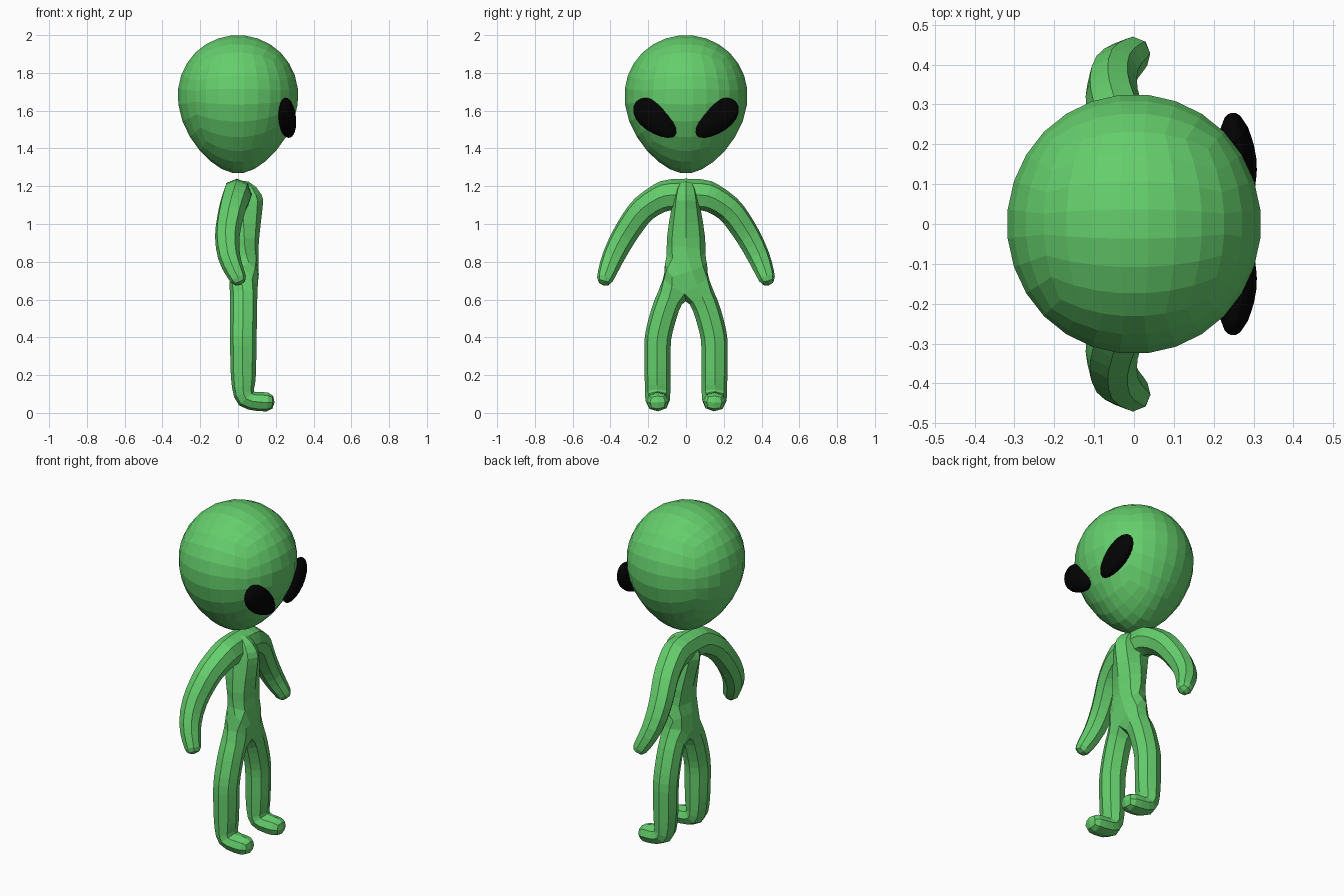
import bpy, bmesh, math
from mathutils import Matrix, Vector

if "Cube" in bpy.data.objects:
    bpy.data.objects.remove(bpy.data.objects["Cube"])


def material(name, color):
    m = bpy.data.materials.new(name)
    m.diffuse_color = color
    m.use_nodes = True
    m.node_tree.nodes["Principled BSDF"].inputs["Base Color"].default_value = m.diffuse_color
    return m


green = material("green_skin", (0.13, 0.62, 0.15, 1))
black = material("black_eye", (0.001, 0.001, 0.001, 1))


def make_object(name, mesh, mat):
    mesh.materials.append(mat)
    ob = bpy.data.objects.new(name, mesh)
    bpy.context.collection.objects.link(ob)
    return ob


def from_bmesh(name, bm, mat):
    mesh = bpy.data.meshes.new(name)
    bm.to_mesh(mesh)
    bm.free()
    return make_object(name, mesh, mat)


def skinned(name, points, edges, root):
    """Low-poly limbs around a skeleton of (x, y, z, radius x, radius y)."""
    mesh = bpy.data.meshes.new(name)
    mesh.from_pydata([p[:3] for p in points], edges, [])
    ob = make_object(name, mesh, green)
    skin = ob.modifiers.new("skin", 'SKIN')
    skin.branch_smoothing = 0.3
    for i, p in enumerate(points):
        sv = mesh.skin_vertices[0].data[i]
        sv.radius = p[3:]
        sv.use_root = i == root
    sub = ob.modifiers.new("subdivision", 'SUBSURF')
    sub.levels = sub.render_levels = 1


# head: cube sphere, narrowed towards the chin
bm = bmesh.new()
bmesh.ops.create_cube(bm, size=2)
bmesh.ops.subdivide_edges(bm, edges=bm.edges[:], cuts=6, use_grid_fill=True)
for v in bm.verts:
    d = Vector([math.tan(c * math.pi / 4) for c in v.co]).normalized()
    low = max(0, -d.z)
    taper = 1 - 0.22 * low ** 2
    v.co = (d.x * 0.321 * taper, d.y * 0.328 * taper,
            1.68 + d.z * (0.322 if d.z > 0 else 0.415))
from_bmesh("head", bm, green)

# eyes: flattened, slanted almond shapes
for side, label in ((1, "left"), (-1, "right")):
    bm = bmesh.new()
    bmesh.ops.create_uvsphere(bm, u_segments=16, v_segments=10, radius=1)
    n = Vector((0.99, 0.12 * side, 0)).normalized()
    a = Vector((0, 0.76 * side, 0.65))
    a = (a - n * a.dot(n)).normalized()
    b = n.cross(a)
    rot = Matrix((b, n, a)).transposed()
    for v in bm.verts:
        x, y, z = v.co
        narrow = 1 + 0.2 * z
        v.co = rot @ Vector((x * 0.075 * narrow, y * 0.047, z * 0.138))
        v.co += Vector((0.26, 0.162 * side, 1.557))
    bmesh.ops.recalc_face_normals(bm, faces=bm.faces[:])
    from_bmesh(label + "_eye", bm, black)

# torso and legs
points = [(0.005, 0, 1.24, 0.05, 0.06), (0.02, 0, 1.13, 0.078, 0.13),
          (0.035, 0, 1.0, 0.08, 0.12), (0.035, 0, 0.86, 0.085, 0.11),
          (0.035, 0, 0.73, 0.085, 0.11)]
edges = [(0, 1), (1, 2), (2, 3), (3, 4)]
leg = [(0.03, 0.105, 0.57, 0.078, 0.078), (0.028, 0.152, 0.4, 0.077, 0.077),
       (0.028, 0.15, 0.22, 0.074, 0.076), (0.03, 0.15, 0.065, 0.064, 0.072),
       (0.2, 0.15, 0.055, 0.054, 0.064)]
for side in (1, -1):
    last = 4
    for x, y, z, rx, ry in leg:
        points.append((x, y * side, z, rx, ry))
        edges.append((last, len(points) - 1))
        last = len(points) - 1
skinned("torso_and_legs", points, edges, 2)

# arms: one arch across the shoulders
arm = [(-0.008, 0.13, 1.145, 0.085, 0.085), (-0.03, 0.23, 1.085, 0.08, 0.08),
       (-0.06, 0.328, 0.94, 0.073, 0.073), (-0.052, 0.39, 0.82, 0.066, 0.066),
       (0.018, 0.441, 0.675, 0.044, 0.044)]
arch = [(x, -y, z, rx, ry) for x, y, z, rx, ry in reversed(arm)]
arch += [(0.005, 0, 1.18, 0.085, 0.095)] + arm
skinned("arms", arch, [(i, i + 1) for i in range(len(arch) - 1)], 5)
